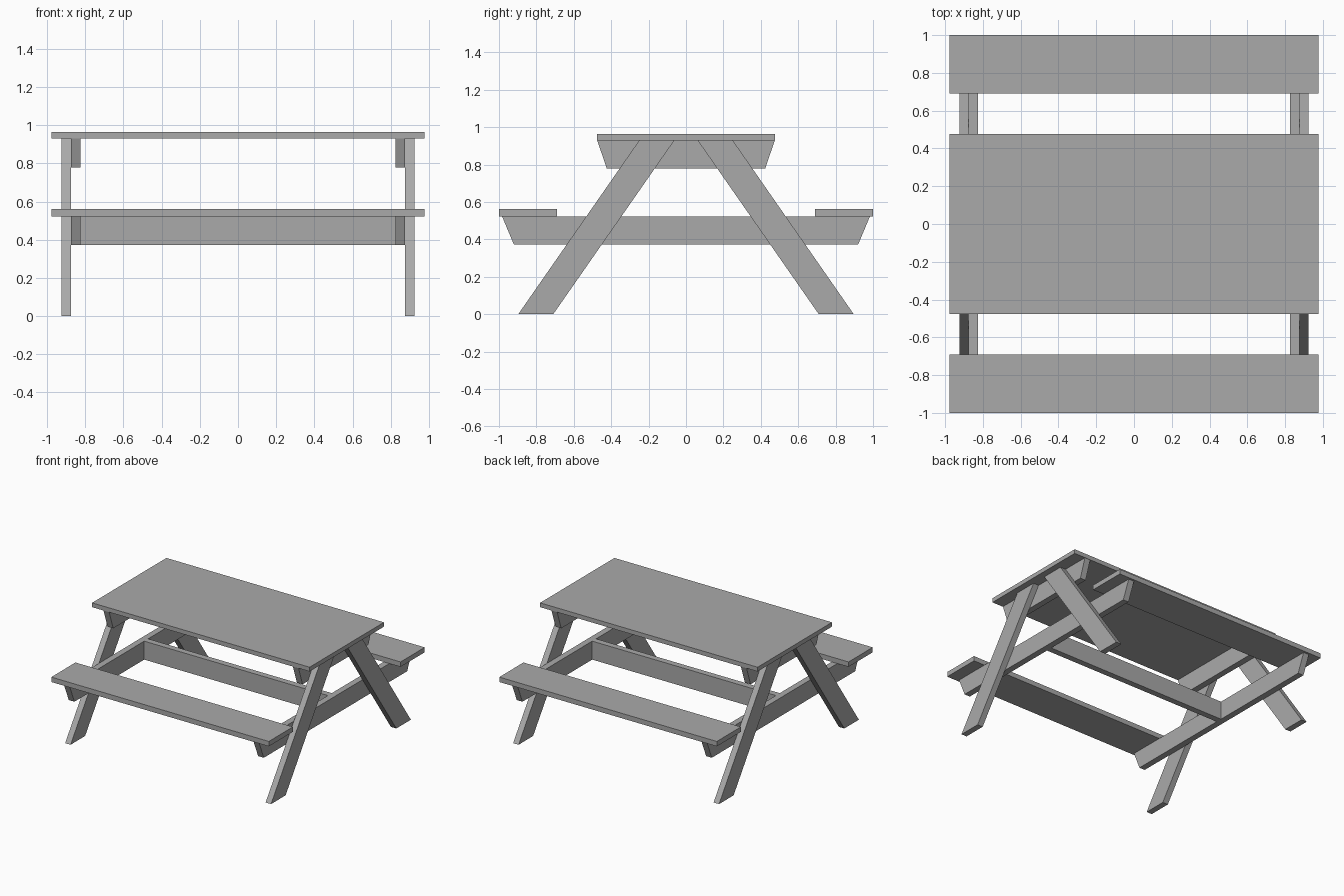
import bpy
import bmesh

old = bpy.data.objects.get("Cube")
if old:
    bpy.data.objects.remove(old, do_unlink=True)

grey = bpy.data.materials.new("plain_grey")
grey.use_nodes = True
colour = (0.4, 0.4, 0.4, 1)
grey.diffuse_color = colour
grey.node_tree.nodes["Principled BSDF"].inputs["Base Color"].default_value = colour


def board(name, profile, x0, x1):
    """Extrude a (y, z) profile along x from x0 to x1."""
    bm = bmesh.new()
    face = bm.faces.new([bm.verts.new((x0, y, z)) for y, z in profile])
    ext = bmesh.ops.extrude_face_region(bm, geom=[face])
    verts = [v for v in ext["geom"] if isinstance(v, bmesh.types.BMVert)]
    bmesh.ops.translate(bm, verts=verts, vec=(x1 - x0, 0, 0))
    bmesh.ops.recalc_face_normals(bm, faces=bm.faces)
    mesh = bpy.data.meshes.new(name)
    bm.to_mesh(mesh)
    bm.free()
    mesh.materials.append(grey)
    obj = bpy.data.objects.new(name, mesh)
    bpy.context.collection.objects.link(obj)
    return obj


def rect(y0, y1, z0, z1):
    return [(y0, z0), (y1, z0), (y1, z1), (y0, z1)]


def taper(bottom, top, z0, z1):
    return [(-bottom, z0), (bottom, z0), (top, z1), (-top, z1)]


HALF = 0.977                     # half length of top and seats
INNER, MID, OUTER = 0.825, 0.876, 0.925   # layers of the end frames
SEAT_Z, TOP_Z = 0.522, 0.93      # undersides of seats and table top

# Table top and centre stretcher
board("table_top", rect(-0.477, 0.477, TOP_Z, 0.965), -HALF, HALF)
board("stretcher", rect(-0.025, 0.025, 0.372, SEAT_Z), -INNER, INNER)

# Seats
for side, s in (("front", -1), ("back", 1)):
    board(side + "_seat", rect(s * 0.69, s, SEAT_Z, 0.562), -HALF, HALF)

# End frames: tapered beams inside, splayed legs outside
for end, e in (("left", 1), ("right", -1)):
    board(end + "_top_beam", taper(0.423, 0.475, 0.778, TOP_Z), e * INNER, e * MID)
    board(end + "_seat_beam", taper(0.92, 0.983, 0.372, SEAT_Z), e * INNER, e * MID)
    for side, s in (("front", -1), ("back", 1)):
        leg = [(s * 0.71, 0), (s * 0.897, 0), (s * 0.25, TOP_Z), (s * 0.062, TOP_Z)]
        board(f"{end}_{side}_leg", leg, e * MID, e * OUTER)
